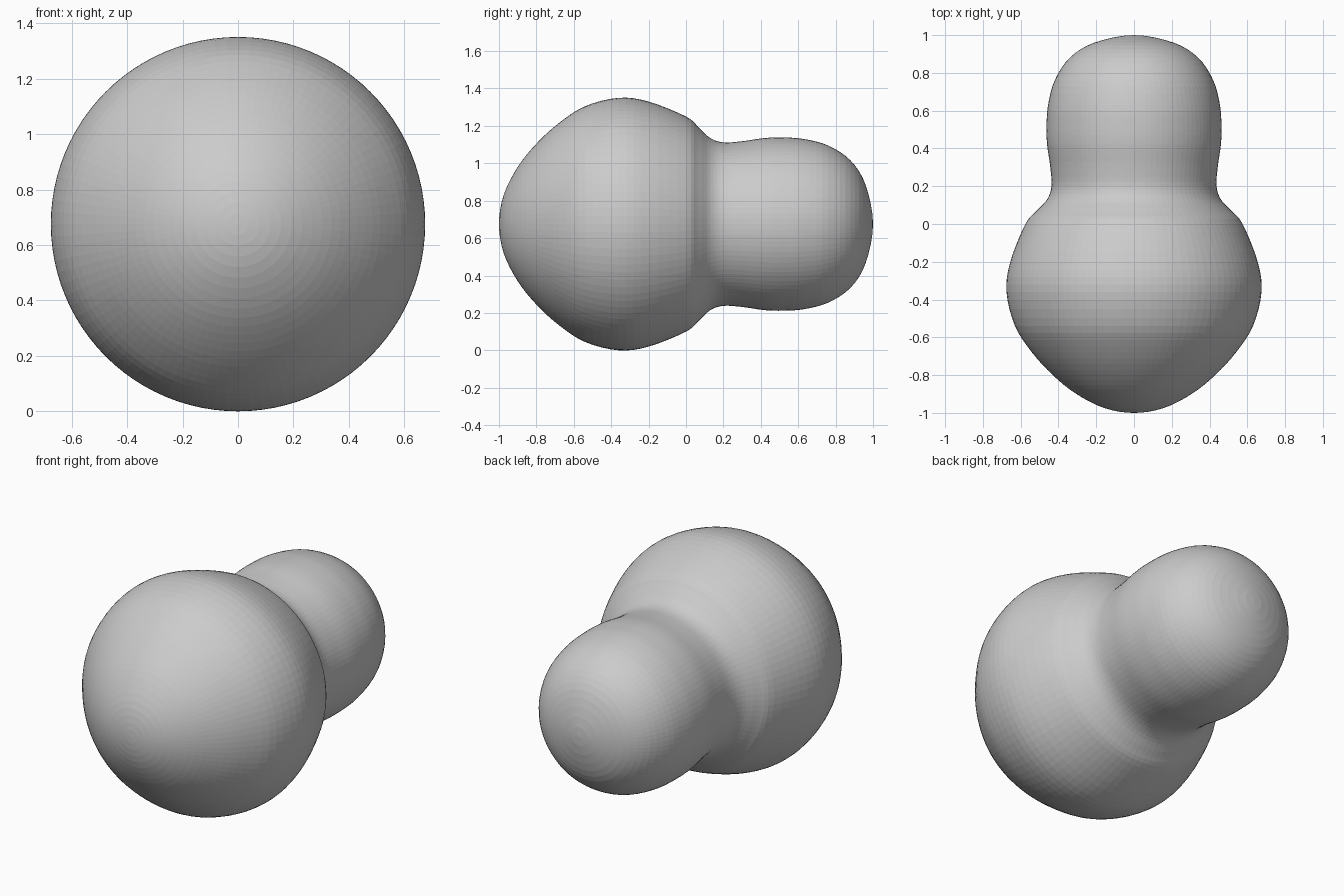
import bpy, bmesh, math
from mathutils import Vector

if "Cube" in bpy.data.objects:
    bpy.data.objects.remove(bpy.data.objects["Cube"])

AXIS_Z = 0.675
SIDES = 96
STEPS = 4

# Profile along the length: (y, radius)
profile = [(-1, 0), (-.975, .155), (-.9, .305), (-.8, .43), (-.68, .54), (-.54, .63),
           (-.36, .675), (-.2, .655), (0, .575), (.07, .515), (.13, .46), (.2, .437),
           (.3, .443), (.42, .46), (.52, .463), (.63, .455), (.76, .42), (.88, .34),
           (.96, .21), (1, 0)]


def smooth_path(points):
    """Spline through the points, mirrored past the axis at both tips."""
    p = [Vector(q) for q in points]
    flip = lambda q: Vector((q.x, -q.y))
    p = [flip(p[1])] + p + [flip(p[-2])]
    path = []
    for a, b, c, d in zip(p, p[1:], p[2:], p[3:]):
        for i in range(STEPS):
            t = i / STEPS
            path.append(b + (c - a) * t / 2 + (2 * a - 5 * b + 4 * c - d) * t**2 / 2
                        + (3 * b - a - 3 * c + d) * t**3 / 2)
    return path + [p[-2]]


# Lathed body
bm = bmesh.new()
verts = [bm.verts.new((0, q.x, q.y)) for q in smooth_path(profile)]
edges = [bm.edges.new(pair) for pair in zip(verts, verts[1:])]
bmesh.ops.spin(bm, geom=verts + edges, cent=(0, 0, 0), axis=(0, 1, 0),
               angle=math.tau, steps=SIDES, use_merge=True)
bmesh.ops.remove_doubles(bm, verts=bm.verts, dist=0.0001)
bmesh.ops.recalc_face_normals(bm, faces=bm.faces)
bmesh.ops.translate(bm, verts=bm.verts, vec=(0, 0, AXIS_Z))
mesh = bpy.data.meshes.new("rounded_body")
bm.to_mesh(mesh)
bm.free()
body = bpy.data.objects.new("rounded_body", mesh)
bpy.context.collection.objects.link(body)

# Plain grey finish
grey = bpy.data.materials.new("light_grey")
grey.use_nodes = True
color = (0.6, 0.6, 0.6, 1)
grey.diffuse_color = color
grey.node_tree.nodes["Principled BSDF"].inputs["Base Color"].default_value = color
mesh.materials.append(grey)
